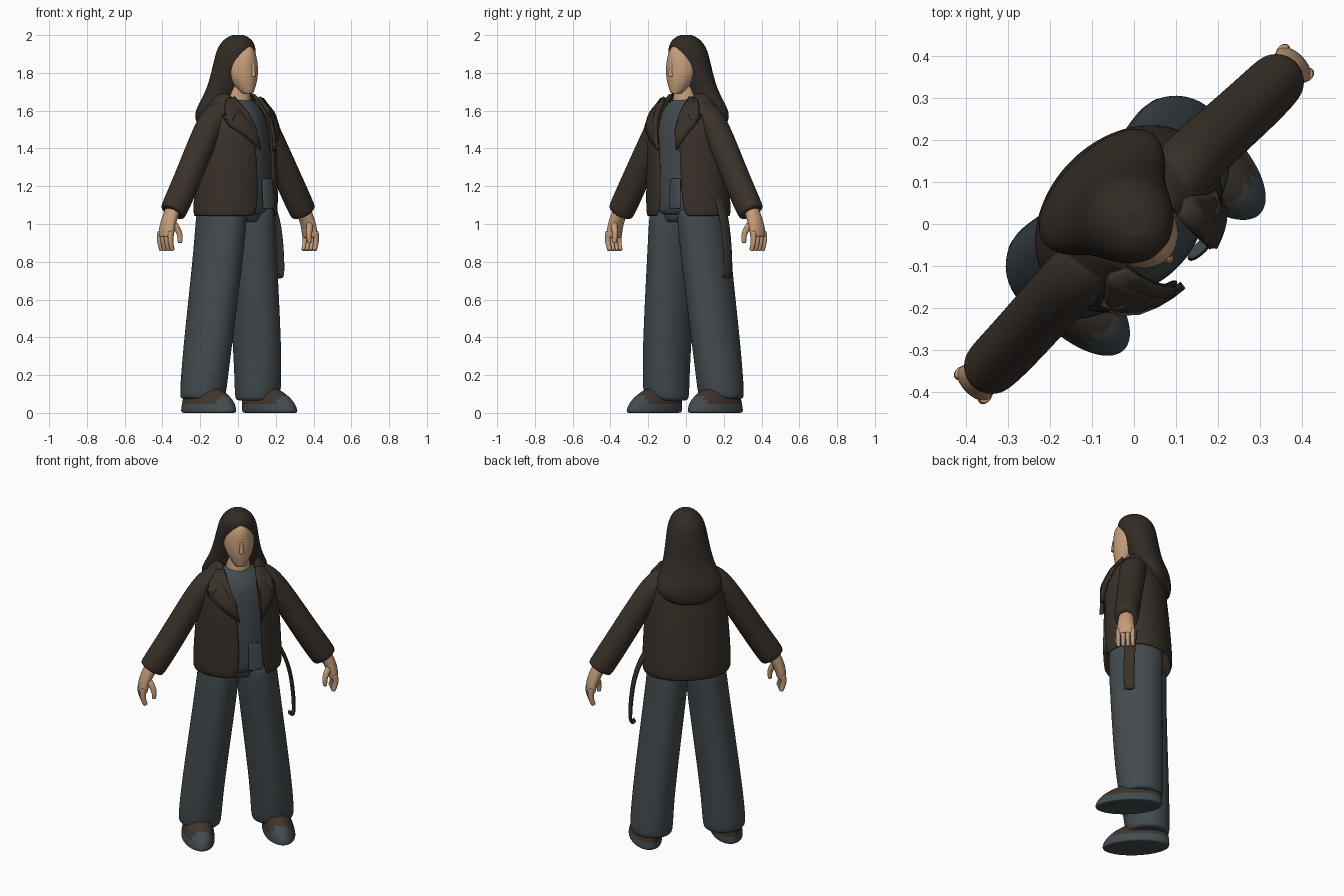
import bpy, bmesh
from math import sin, cos, pi, asin, atan2, sqrt, radians
from mathutils import Vector

if "Cube" in bpy.data.objects:
    bpy.data.objects.remove(bpy.data.objects["Cube"])

TURN = radians(45)  # the whole figure stands turned to its left


def material(name, r, g, b):
    m = bpy.data.materials.new(name)
    m.use_nodes = True
    m.diffuse_color = (r, g, b, 1)
    m.node_tree.nodes["Principled BSDF"].inputs["Base Color"].default_value = (r, g, b, 1)
    return m


HAIR = material("dark hair", .032, .024, .018)
COAT = material("brown jacket", .042, .031, .023)
CLOTH = material("slate cloth", .056, .07, .077)
SKIN = material("tan skin", .56, .335, .195)
SHOE = material("shoe brown", .05, .035, .025)


def finish(name, bm, mat, thick=0, subdiv=2):
    bmesh.ops.recalc_face_normals(bm, faces=bm.faces)
    mesh = bpy.data.meshes.new(name)
    bm.to_mesh(mesh)
    bm.free()
    mesh.materials.append(mat)
    for polygon in mesh.polygons:
        polygon.use_smooth = True
    ob = bpy.data.objects.new(name, mesh)
    bpy.context.collection.objects.link(ob)
    ob.rotation_euler.z = TURN
    if thick:
        mod = ob.modifiers.new("thickness", 'SOLIDIFY')
        mod.thickness, mod.offset = thick, 0
    if subdiv:
        mod = ob.modifiers.new("smooth", 'SUBSURF')
        mod.levels = mod.render_levels = subdiv
    return ob


def bridge(bm, loops, closed):
    for low, high in zip(loops, loops[1:]):
        count = len(low)
        for i in range(count if closed else count - 1):
            j = (i + 1) % count
            bm.faces.new((low[i], low[j], high[j], high[i]))


def loft(name, mat, rings, side=1, sides=16):
    """Closed body through ellipses given as (x, y, z, rx, ry, tilt)."""
    bm = bmesh.new()
    loops = []

    def add_ring(x, y, z, rx, ry, tilt, scale=1):
        loop = []
        for i in range(sides):
            angle = 2 * pi * i / sides
            across, along = scale * rx * cos(angle), scale * ry * sin(angle)
            loop.append(bm.verts.new((side * (x + across * cos(tilt)), y + along,
                                      z + across * sin(tilt))))
        loops.append(loop)

    # Slightly inset end loops keep the rims crisp
    add_ring(*rings[0], scale=.85)
    for ring in rings:
        add_ring(*ring)
    add_ring(*rings[-1], scale=.85)
    bridge(bm, loops, True)
    bm.faces.new(loops[0])
    bm.faces.new(loops[-1])
    return finish(name, bm, mat)


def stack(name, mat, rings):
    """Body on the middle plane from level ellipses (y, z, rx, ry)."""
    return loft(name, mat, [(0, *ring, 0) for ring in rings], sides=20)


def tube(name, mat, points, start, end, side=1, sides=16):
    """Tapered limb; each section is tilted square to the path."""
    points = [Vector(p) for p in points]
    start, end = Vector(start), Vector(end)
    last = len(points) - 1
    rings = []
    for i, point in enumerate(points):
        heading = points[min(i + 1, last)] - points[max(i - 1, 0)]
        size = start.lerp(end, i / last)
        rings.append((*point, *size, atan2(heading.x, -heading.z)))
    return loft(name, mat, rings, side, sides)


# Head, nose, neck and long hair
stack("head", SKIN, [(-.07, 1.69, .03, .035), (-.03, 1.77, .085, .09), (-.015, 1.85, .092, .102),
                     (-.01, 1.92, .066, .103), (0, 1.96, .03, .07)])
stack("nose", SKIN, [(-.11, 1.78, .015, .02), (-.11, 1.85, .01, .01)])
stack("neck", SKIN, [(0, 1.6, .08, .08), (0, 1.75, .055, .06)])
stack("hair", HAIR, [(0, 2, .03, .035), (0, 1.98, .07, .08), (.01, 1.93, .105, .11),
                     (.03, 1.84, .12, .105), (.07, 1.7, .145, .09), (.1, 1.62, .19, .1),
                     (.13, 1.55, .19, .08), (.15, 1.5, .1, .05)])

# Shirt, with its loose hem flap
stack("shirt", CLOTH, [(0, 1.05, .2, .15), (0, 1.5, .19, .15),
                       (0, 1.6, .15, .12), (.01, 1.66, .08, .08)])
tube("shirt_flap", CLOTH, [(.07, -.15, 1.24), (.075, -.155, 1.08)], (.04, .014), (.045, .014))

# Open jacket from level ellipses (y, z, rx, ry)
JACKET = [(.02, 1.03, .245, .19), (.01, 1.3, .23, .18), (0, 1.5, .215, .17),
          (.01, 1.58, .2, .145), (.02, 1.64, .15, .11), (.025, 1.69, .11, .085)]


def opening(z):
    """Right and left edges of the open front."""
    return -.02 - .25 * max(0, z - 1.4), .12 - .05 * (z - 1)


def lapel_depth(x, z):
    """Depth just in front of the jacket, flattened towards the shoulders."""
    for low, high in zip(JACKET, JACKET[1:]):
        if z <= high[1]:
            t = (z - low[1]) / (high[1] - low[1])
            y, _, rx, ry = Vector(low).lerp(Vector(high), t)
            return y - .016 - ry * sqrt(max(.3, 1 - (x / rx / 1.1) ** 2))


bm = bmesh.new()
loops = []
STEPS = 24
for y, z, rx, ry in JACKET:
    right, left = opening(z)
    first, final = asin(left / rx), 2 * pi + asin(right / rx)
    angles = [first + (final - first) * i / STEPS for i in range(STEPS + 1)]
    loops.append([bm.verts.new((rx * sin(a), y - ry * cos(a), z)) for a in angles])
bridge(bm, loops, False)
finish("jacket_body", bm, COAT, thick=.022)

# Notched lapels laid on the jacket front
NOTCH = [(.09, 1.67), (.135, 1.66), (.19, 1.575), (.14, 1.575), (.18, 1.52)]
for label, side, edge in (("left", 1, 1), ("right", -1, 0)):
    bm = bmesh.new()
    outline = [(side * x, z) for x, z in NOTCH] + [(opening(z)[edge], z) for z in (1.39, 1.5)]
    bm.faces.new([bm.verts.new((x, 0, z)) for x, z in outline])
    bmesh.ops.triangulate(bm, faces=bm.faces)
    bmesh.ops.subdivide_edges(bm, edges=bm.edges, cuts=3, use_grid_fill=True)
    for vert in bm.verts:
        vert.co.y = lapel_depth(vert.co.x, vert.co.z)
    finish(label + "_lapel", bm, COAT, thick=.02, subdiv=0)

# Limbs, the same on both sides
for label, side in (("left", 1), ("right", -1)):
    tube(label + "_sleeve", COAT, [(.1, .01, 1.6), (.17, .01, 1.57), (.24, .01, 1.47),
                                   (.4, 0, 1.2), (.49, 0, 1.06)], (.068, .08), (.077, .07), side)
    tube(label + "_palm", SKIN, [(.48, 0, 1.09), (.53, 0, 1), (.54, 0, .93)],
         (.04, .042), (.028, .055), side)
    for i in range(4):
        y = .027 * (i - 1.5)
        tube(f"{label}_finger_{i + 1}", SKIN, [(.54, y, .96), (.55, y, .91), (.53, y, .86)],
             (.02, .016), (.015, .012), side, sides=8)
    tube(label + "_thumb", SKIN, [(.51, -.03, 1), (.48, -.05, .95), (.485, -.05, .9)],
         (.022, .02), (.013, .013), side, sides=8)
    tube(label + "_trouser_leg", CLOTH, [(.1, .02, 1.08), (.12, .02, .88), (.18, .04, .4),
                                         (.2, .05, .2), (.207, .06, .07)],
         (.117, .16), (.123, .125), side)

    # Domed shoe with a brown instep
    rings = []
    for i in range(7):
        t = i / 6
        girth = sqrt(1 - .8 * t * t)
        rings.append((.23 - .015 * t, .06 * t * t - .01, .14 * t, .09 * girth, .19 * girth, 0))
    shoe = loft(label + "_shoe", CLOTH, rings, side, sides=24)
    shoe.data.materials.append(SHOE)
    for polygon in shoe.data.polygons:
        if polygon.center.z > .055 and polygon.center.y > -.12:
            polygon.material_index = 1

# Trouser waist
stack("trouser_waist", CLOTH, [(.015, 1.01, .18, .13), (.015, 1.12, .2, .15)])

# Loose belt end hanging at the left hip, curled at its tip
tube("hanging_belt", COAT, [(.235, .01, 1.14), (.3, 0, 1), (.32, 0, .75), (.31, 0, .71),
                            (.29, 0, .73)], (.012, .037), (.012, .03), sides=8)
